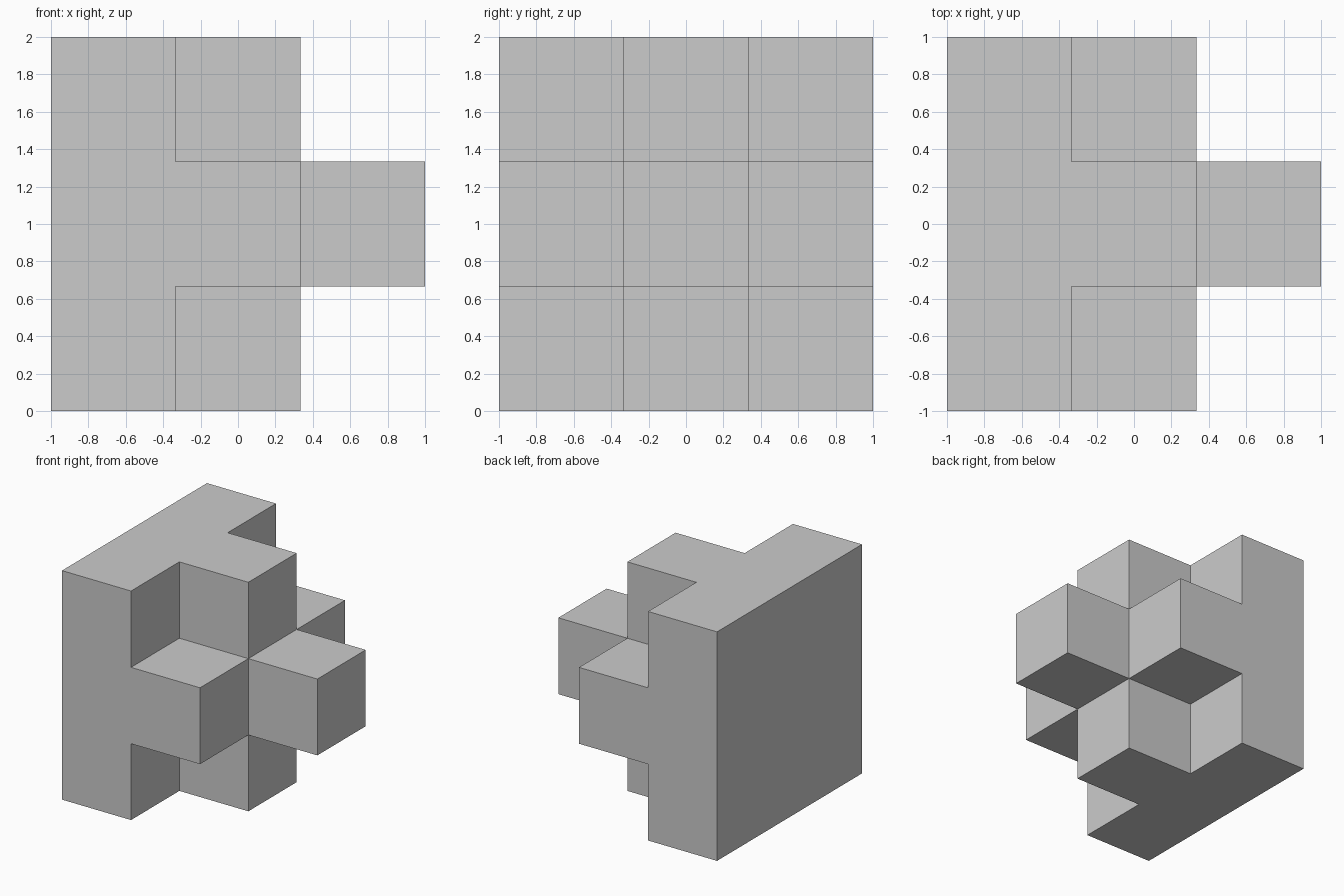
import bpy
import bmesh
from mathutils import Vector

cube = bpy.data.objects.get("Cube")
if cube:
    bpy.data.objects.remove(cube, do_unlink=True)

UNIT = 2 / 3

# Plain grey material
grey = bpy.data.materials.new("plain grey")
grey.use_nodes = True
colour = (0.6, 0.6, 0.6, 1)
grey.diffuse_color = colour
grey.node_tree.nodes["Principled BSDF"].inputs["Base Color"].default_value = colour

# Unit cells: full back slab, a cross in front of it, one cube at the tip
cells = {(layer - 1, y, z)
         for layer in range(3) for y in (-1, 0, 1) for z in (-1, 0, 1)
         if abs(y) + abs(z) <= 2 - layer}

# Outer skin: a square wherever a cell has no neighbour
bm = bmesh.new()
for cell in cells:
    for axis in range(3):
        for sign in (-1, 1):
            step = Vector([sign if i == axis else 0 for i in range(3)])
            centre = Vector(cell)
            if tuple(int(c) for c in centre + step) in cells:
                continue
            u = Vector([1 if i == (axis + 1) % 3 else 0 for i in range(3)])
            v = step.cross(u)
            corners = [centre + (step + a * u + b * v) / 2
                       for a, b in ((-1, -1), (1, -1), (1, 1), (-1, 1))]
            bm.faces.new([bm.verts.new(c * UNIT + Vector((0, 0, 1))) for c in corners])

# Weld the skin and merge flat areas into single faces
bmesh.ops.remove_doubles(bm, verts=bm.verts, dist=0.001)
bmesh.ops.recalc_face_normals(bm, faces=bm.faces)
bmesh.ops.dissolve_limit(bm, angle_limit=0.01, verts=bm.verts, edges=bm.edges)

mesh = bpy.data.meshes.new("stepped_block")
bm.to_mesh(mesh)
bm.free()
mesh.materials.append(grey)
block = bpy.data.objects.new("stepped_block", mesh)
bpy.context.collection.objects.link(block)
